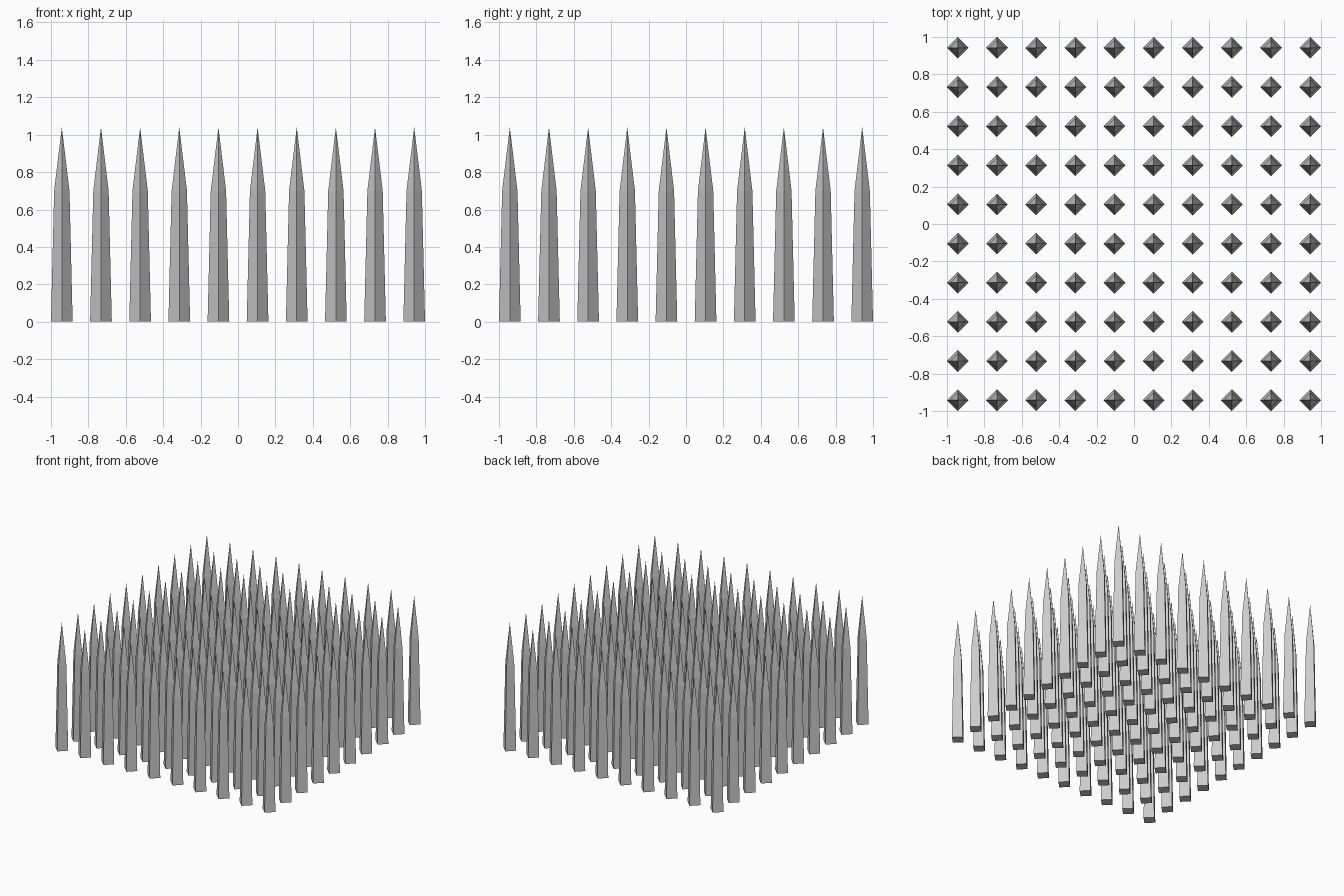
import bpy, bmesh

if "Cube" in bpy.data.objects:
    bpy.data.objects.remove(bpy.data.objects["Cube"])

COUNT = 10
EDGE = 0.942                      # outermost spike centre
STEP = 2 * EDGE / (COUNT - 1)
R_BASE, R_SHOULDER = 0.058, 0.041
Z_SHOULDER, Z_TIP = 0.70, 1.04


def spike_mesh():
    """Four-sided tapering stake, corners pointing along x and y."""
    bm = bmesh.new()
    rings = []
    for r, z in ((R_BASE, 0), (R_SHOULDER, Z_SHOULDER)):
        rings.append([bm.verts.new((x * r, y * r, z))
                      for x, y in ((1, 0), (0, 1), (-1, 0), (0, -1))])
    low, high = rings
    tip = bm.verts.new((0, 0, Z_TIP))
    bm.faces.new(low[::-1])
    for i in range(4):
        j = (i + 1) % 4
        bm.faces.new((low[i], low[j], high[j], high[i]))
        bm.faces.new((high[i], high[j], tip))
    mesh = bpy.data.meshes.new("spike")
    bm.to_mesh(mesh)
    bm.free()
    return mesh


# Square field of identical spikes sharing one mesh
mesh = spike_mesh()
for row in range(COUNT):
    for col in range(COUNT):
        spike = bpy.data.objects.new(f"spike_{row}_{col}", mesh)
        spike.location = (-EDGE + col * STEP, -EDGE + row * STEP, 0)
        bpy.context.collection.objects.link(spike)
